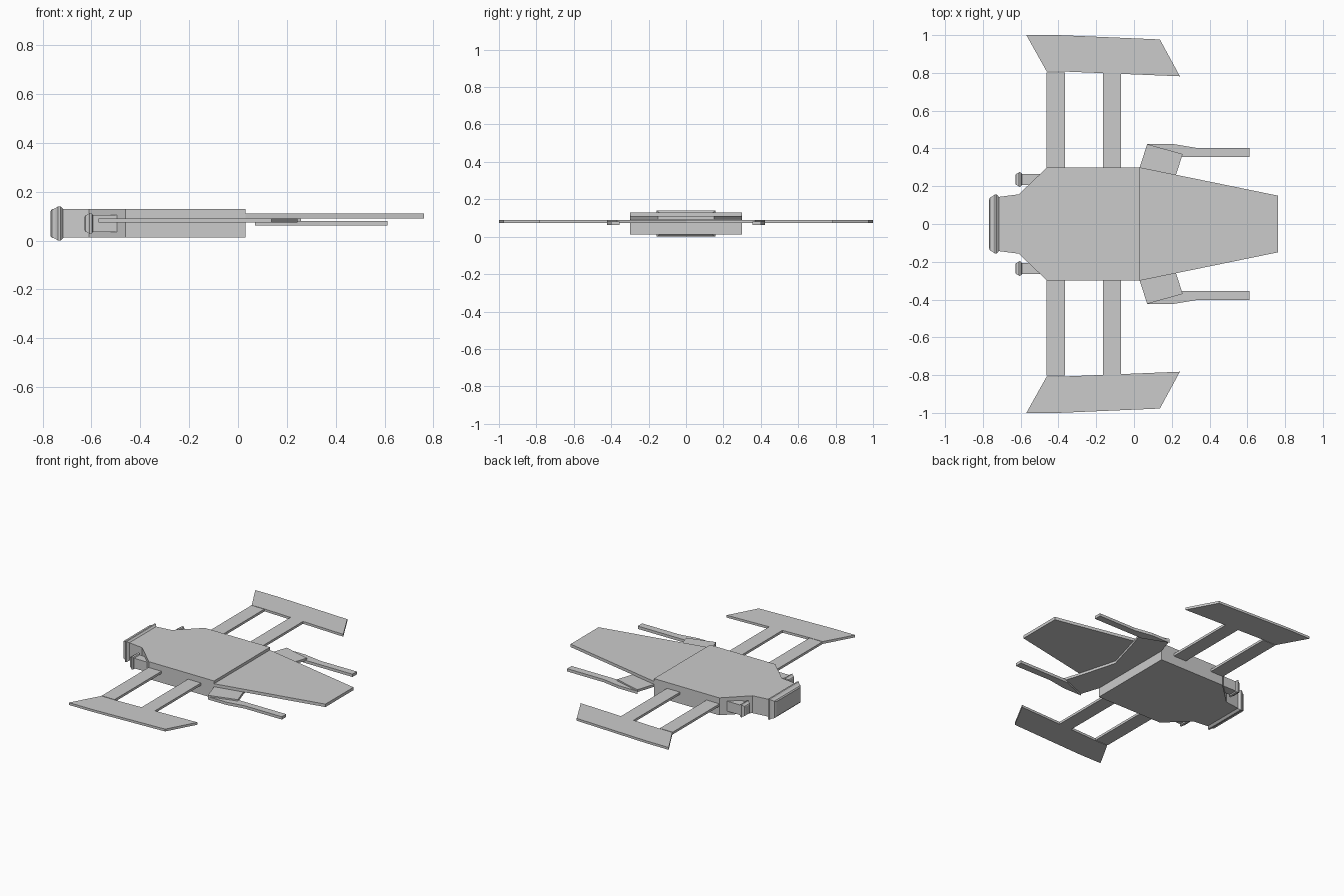
import bpy, bmesh

if "Cube" in bpy.data.objects:
    bpy.data.objects.remove(bpy.data.objects["Cube"])


def finish(name, bm):
    bmesh.ops.recalc_face_normals(bm, faces=bm.faces)
    me = bpy.data.meshes.new(name)
    bm.to_mesh(me)
    bm.free()
    ob = bpy.data.objects.new(name, me)
    bpy.context.collection.objects.link(ob)
    return ob


def plate(name, outline, z0, z1, side=1):
    """Extrude a flat outline upwards; side=-1 mirrors it in y."""
    bm = bmesh.new()
    face = bm.faces.new([bm.verts.new((x, y * side, z0)) for x, y in outline])
    ext = bmesh.ops.extrude_face_region(bm, geom=[face])
    verts = [v for v in ext["geom"] if isinstance(v, bmesh.types.BMVert)]
    bmesh.ops.translate(bm, verts=verts, vec=(0, 0, z1 - z0))
    return finish(name, bm)


def nozzle(name, cy, cz, sections):
    """Loft rectangular sections (x, half width, half height) along x."""
    bm = bmesh.new()
    rings = [[bm.verts.new((x, cy + sy * hy, cz + sz * hz))
              for sy, sz in ((-1, -1), (1, -1), (1, 1), (-1, 1))]
             for x, hy, hz in sections]
    for a, b in zip(rings, rings[1:]):
        for i in range(4):
            j = (i + 1) % 4
            bm.faces.new((a[i], a[j], b[j], b[i]))
    bm.faces.new(rings[0])
    bm.faces.new(rings[-1])
    return finish(name, bm)


def symmetric(half):
    return half + [(x, -y) for x, y in reversed(half)]


# Hull and flat nose
plate("hull", symmetric([(-0.72, 0.143), (-0.61, 0.157), (-0.46, 0.3), (0.03, 0.3)]), 0.012, 0.13)
plate("nose", symmetric([(0.03, 0.3), (0.762, 0.15)]), 0.091, 0.111)

# Main rear exhaust with raised collar
nozzle("main_exhaust", 0, 0.07, [
    (-0.71, 0.135, 0.055), (-0.719, 0.148, 0.063), (-0.727, 0.157, 0.07),
    (-0.737, 0.157, 0.07), (-0.747, 0.148, 0.062), (-0.762, 0.141, 0.058),
    (-0.768, 0.125, 0.05)])

# Chevron brace under the nose, carrying the prongs
plate("prong_brace", [(-0.07, 0), (0.03, 0.3), (0.07, 0.423), (0.258, 0.37), (0.222, 0.26),
                      (0.15, 0), (0.222, -0.26), (0.258, -0.37), (0.07, -0.423), (0.03, -0.3)],
      0.074, 0.0905)

for side, label in ((1, "left"), (-1, "right")):
    # Wing struts
    for n, (x0, x1) in (("rear", (-0.462, -0.365)), ("front", (-0.165, -0.068))):
        plate(f"{label}_{n}_strut", [(x0, 0.29), (x1, 0.29), (x1, 0.803), (x0, 0.803)],
              0.074, 0.09, side)
    # Swept wing tip panel
    plate(f"{label}_wing_tip", [(-0.57, 1.0), (-0.40, 1.0), (0.137, 0.977), (0.243, 0.782),
                                (-0.365, 0.807), (-0.462, 0.807)], 0.074, 0.09, side)
    # Forward prong
    plate(f"{label}_prong", [(0.07, 0.423), (0.21, 0.423), (0.335, 0.402), (0.611, 0.402),
                             (0.611, 0.355), (0.24, 0.355)], 0.062, 0.081, side)
    # Small side exhaust
    nozzle(f"{label}_side_exhaust", side * 0.236, 0.07, [
        (-0.45, 0.03, 0.034), (-0.594, 0.03, 0.034), (-0.598, 0.037, 0.041),
        (-0.608, 0.039, 0.044), (-0.613, 0.034, 0.038), (-0.625, 0.029, 0.033),
        (-0.628, 0.024, 0.028)])
